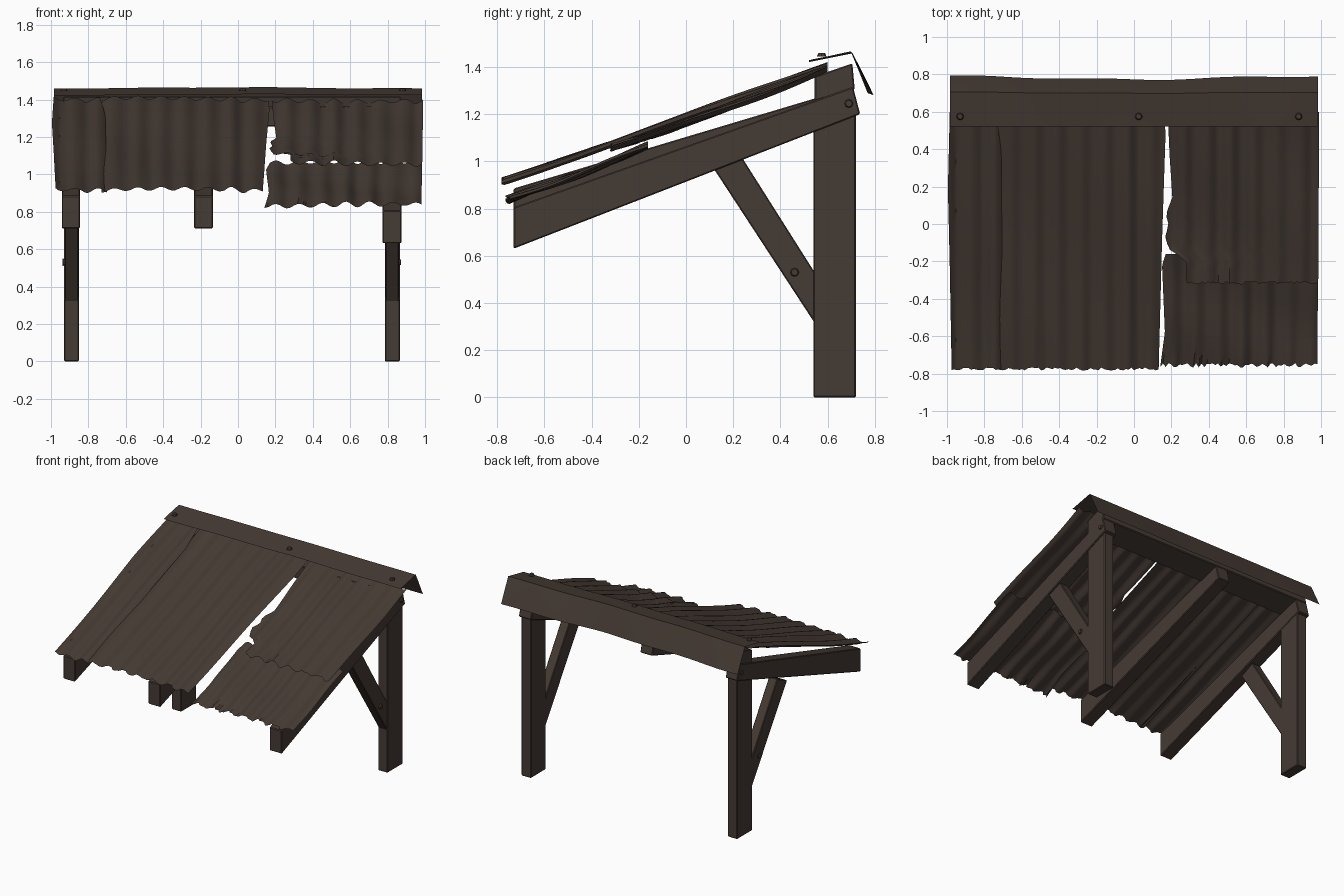
import bpy, bmesh, math, random
from mathutils import Matrix

random.seed(4)
cube = bpy.data.objects.get("Cube")
if cube:
    bpy.data.objects.remove(cube)

brown = bpy.data.materials.new("weathered_brown")
colour = (0.06, 0.043, 0.034, 1)
brown.diffuse_color = colour
brown.use_nodes = True
bsdf = next(n for n in brown.node_tree.nodes if n.type == 'BSDF_PRINCIPLED')
bsdf.inputs["Base Color"].default_value = colour
bsdf.inputs["Roughness"].default_value = 0.9


def finish(name, bm, smooth=False):
    bmesh.ops.recalc_face_normals(bm, faces=bm.faces)
    mesh = bpy.data.meshes.new(name)
    bm.to_mesh(mesh)
    bm.free()
    mesh.materials.append(brown)
    if smooth:
        mesh.shade_smooth()
        mesh.set_sharp_from_angle(angle=math.radians(40))
    obj = bpy.data.objects.new(name, mesh)
    bpy.context.collection.objects.link(obj)
    return obj


def timber(name, outline, x0, x1):
    """Beam with a side outline in y and z, running from x0 to x1."""
    bm = bmesh.new()
    rings = [[bm.verts.new((x, y, z)) for y, z in outline] for x in (x0, x1)]
    bm.faces.new(rings[0])
    bm.faces.new(rings[1])
    for i in range(len(outline)):
        j = (i + 1) % len(outline)
        bm.faces.new((rings[0][i], rings[0][j], rings[1][j], rings[1][i]))
    bmesh.ops.bevel(bm, geom=bm.edges[:], offset=0.005, segments=1, affect='EDGES')
    return finish(name, bm)


def along(points, t):
    """Piecewise linear lookup."""
    for (t0, a), (t1, b) in zip(points, points[1:]):
        if t <= t1:
            return a + (b - a) * (t - t0) / (t1 - t0)
    return points[-1][1]


def sheet(name, left, right, front, back, sag=0.01, rough=0.008, pitch=0.125):
    """Corrugated panel between two ragged side edges, sloping front to back."""
    bm = bmesh.new()
    rows = 26
    cols = int((right[0][1] - left[0][1]) / pitch * 8) + 4
    phase = random.uniform(0, 6)
    edge = [random.uniform(-rough, rough) for _ in range(cols + 1)]
    dent = [random.uniform(0.6, 1.3) for _ in range(40)]
    grid = []
    for r in range(rows + 1):
        t = r / rows
        xl, xr = along(left, t), along(right, t)
        row = []
        for c in range(cols + 1):
            x = xl + (xr - xl) * c / cols
            y = front[0] + (back[0] - front[0]) * t + edge[c] * (1 - t) ** 4
            z = front[1] + (back[1] - front[1]) * t - sag * math.sin(math.pi * t)
            swell = dent[int((x + 1.2) / pitch)]
            z += 0.013 * swell * math.sin(math.tau * x / pitch + phase)
            z += 0.006 * math.sin(5 * x + 7 * t + phase)
            row.append(bm.verts.new((x, y, z)))
        grid.append(row)
    for a, b in zip(grid, grid[1:]):
        for c in range(cols):
            bm.faces.new((a[c], a[c + 1], b[c + 1], b[c]))
    bmesh.ops.solidify(bm, geom=bm.faces[:], thickness=0.009)
    return finish(name, bm, True)


def bolt(name, place, axis):
    bm = bmesh.new()
    turn = Matrix.Rotation(math.pi / 2, 4, 'Y') if axis == 'X' else Matrix()
    bmesh.ops.create_cone(bm, cap_ends=True, segments=8, radius1=0.02, radius2=0.014,
                          depth=0.014, matrix=Matrix.Translation(place) @ turn)
    return finish(name, bm)


# Posts and diagonal braces
post = [(0.54, 0), (0.72, 0), (0.72, 1.24), (0.54, 1.18)]
brace = [(0.12, 0.965), (0.545, 0.315), (0.545, 0.53), (0.235, 1.02)]
for side, x0, x1 in (("right", -0.93, -0.85), ("left", 0.785, 0.865)):
    timber(side + "_post", post, x0, x1)
    timber(side + "_brace", brace, x0 + 0.004, x1 - 0.004)

# Rafters, one of which has sagged at the front
for name, x0, x1, lift in (("right_rafter", -0.942, -0.845, 0.08),
                           ("middle_rafter", -0.235, -0.135, 0.08),
                           ("left_rafter", 0.772, 0.875, 0)):
    timber(name, [(-0.73, 0.63 + lift), (0.738, 1.2), (0.708, 1.315),
                  (-0.73, 0.805 + lift)], x0, x1)

# Ridge beam over the rafters
timber("ridge_beam", [(0.545, 1.255), (0.715, 1.305), (0.705, 1.415), (0.545, 1.36)],
       -0.935, 0.87)

# Corrugated roof sheets
front, back = (-0.775, 0.917), (0.6, 1.405)
sheet("right_end_sheet", [(0, -0.975), (0.4, -0.985), (0.7, -0.995), (1, -0.985)],
      [(0, -0.7), (0.85, -0.71), (1, -0.738)], front, back, 0.008)
sheet("middle_sheet", [(0, -0.73), (1, -0.728)],
      [(0, 0.132), (0.5, 0.15), (0.9, 0.168), (1, 0.165)], front, back, 0.004)
sheet("left_lower_sheet", [(0, 0.14), (0.3, 0.165), (0.9, 0.15), (1, 0.17)],
      [(0, 0.98), (1, 0.985)], (-0.755, 0.835), (-0.16, 1.065), 0.005, 0.012)
sheet("left_upper_sheet",
      [(0, 0.28), (0.14, 0.28), (0.17, 0.2), (0.26, 0.165), (0.34, 0.185),
       (0.4, 0.17), (0.5, 0.205), (0.75, 0.19), (1, 0.18)],
      [(0, 0.985), (1, 0.99)], (-0.315, 1.06), (0.6, 1.395), 0.012)

# Bent ridge cap, a little warped along its length
bm = bmesh.new()
rows = []
for i in range(25):
    x = -0.985 + 1.97 * i / 24
    warp = 0.006 * math.cos(3.2 * x) + 0.003 * math.sin(9 * x)
    rows.append([bm.verts.new((x, y - warp * k, z + warp * 0.5)) for y, z, k in
                 ((0.522, 1.425, 0), (0.61, 1.443, 0), (0.702, 1.462, 0.5),
                  (0.742, 1.375, 1), (0.782, 1.285, 1.5))])
for a, b in zip(rows, rows[1:]):
    for j in range(4):
        bm.faces.new((a[j], a[j + 1], b[j + 1], b[j]))
bmesh.ops.solidify(bm, geom=bm.faces[:], thickness=0.014)
finish("ridge_cap", bm, True)

# Bolts through the cap, rafters and braces
for i, x in enumerate((-0.93, 0.025, 0.88)):
    bolt("cap_bolt_%d" % i, (x, 0.575, 1.452), 'Z')
for side, xr, xb in (("right", -0.945, -0.93), ("left", 0.878, 0.865)):
    bolt(side + "_rafter_bolt", (xr, 0.69, 1.245), 'X')
    bolt(side + "_brace_bolt", (xb, 0.46, 0.53), 'X')
